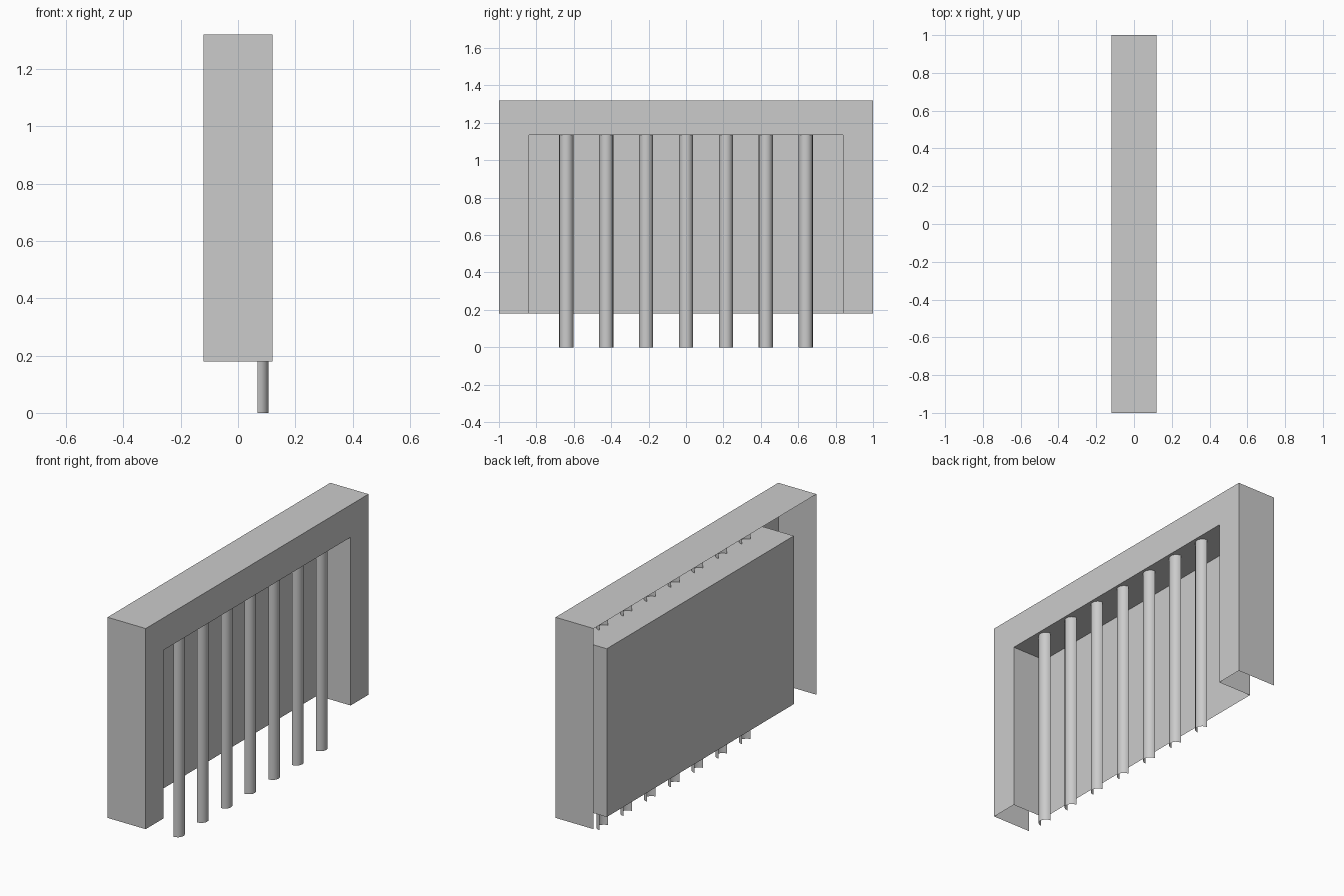
import bpy, bmesh, math

if "Cube" in bpy.data.objects:
    bpy.data.objects.remove(bpy.data.objects["Cube"])

FRONT, BACK, PANEL = 0.12, -0.12, -0.09   # x planes of the housing
LOW = 0.18                                # open lower edge of the housing


def make_object(name, bm):
    mesh = bpy.data.meshes.new(name)
    bm.to_mesh(mesh)
    bm.free()
    obj = bpy.data.objects.new(name, mesh)
    bpy.context.collection.objects.link(obj)
    return obj


def arch(bm, half_width, top, x):
    path = [(-half_width, LOW), (-half_width, top), (half_width, top), (half_width, LOW)]
    return [bm.verts.new((x, y, z)) for y, z in path]


def skin(bm, a, b):
    for i in range(len(a) - 1):
        bm.faces.new((a[i], a[i + 1], b[i + 1], b[i]))


# Thin-walled housing: open behind and below, with a recess in the front
bm = bmesh.new()
outer_front = arch(bm, 1.0, 1.32, FRONT)
outer_back = arch(bm, 1.0, 1.32, BACK)
inner_front = arch(bm, 0.84, 1.136, FRONT)
inner_back = arch(bm, 0.84, 1.136, PANEL)
skin(bm, outer_front, outer_back)
skin(bm, inner_front, inner_back)
front = bm.faces.new(outer_front + inner_front[::-1])
bm.faces.new(inner_back)
bmesh.ops.recalc_face_normals(bm, faces=bm.faces[:])
front.normal_update()
if front.normal.x < 0:
    bmesh.ops.reverse_faces(bm, faces=bm.faces[:])
make_object("housing", bm)

# Seven half-round open bars, bulging to the front of the recess
RADIUS, BAR_X, BAR_TOP, SEGMENTS = 0.038, 0.068, 1.17, 8
for n in range(7):
    cy = (n - 3) * 0.64 / 3
    bm = bmesh.new()
    rings = []
    for z in (0.0, BAR_TOP):
        ring = []
        for i in range(SEGMENTS + 1):
            a = -math.pi / 2 + math.pi * i / SEGMENTS
            ring.append(bm.verts.new((BAR_X + RADIUS * math.cos(a), cy + RADIUS * math.sin(a), z)))
        rings.append(ring)
    skin(bm, rings[0], rings[1])
    for f in bm.faces:
        f.smooth = True
    make_object(f"bar_{n + 1}", bm)
